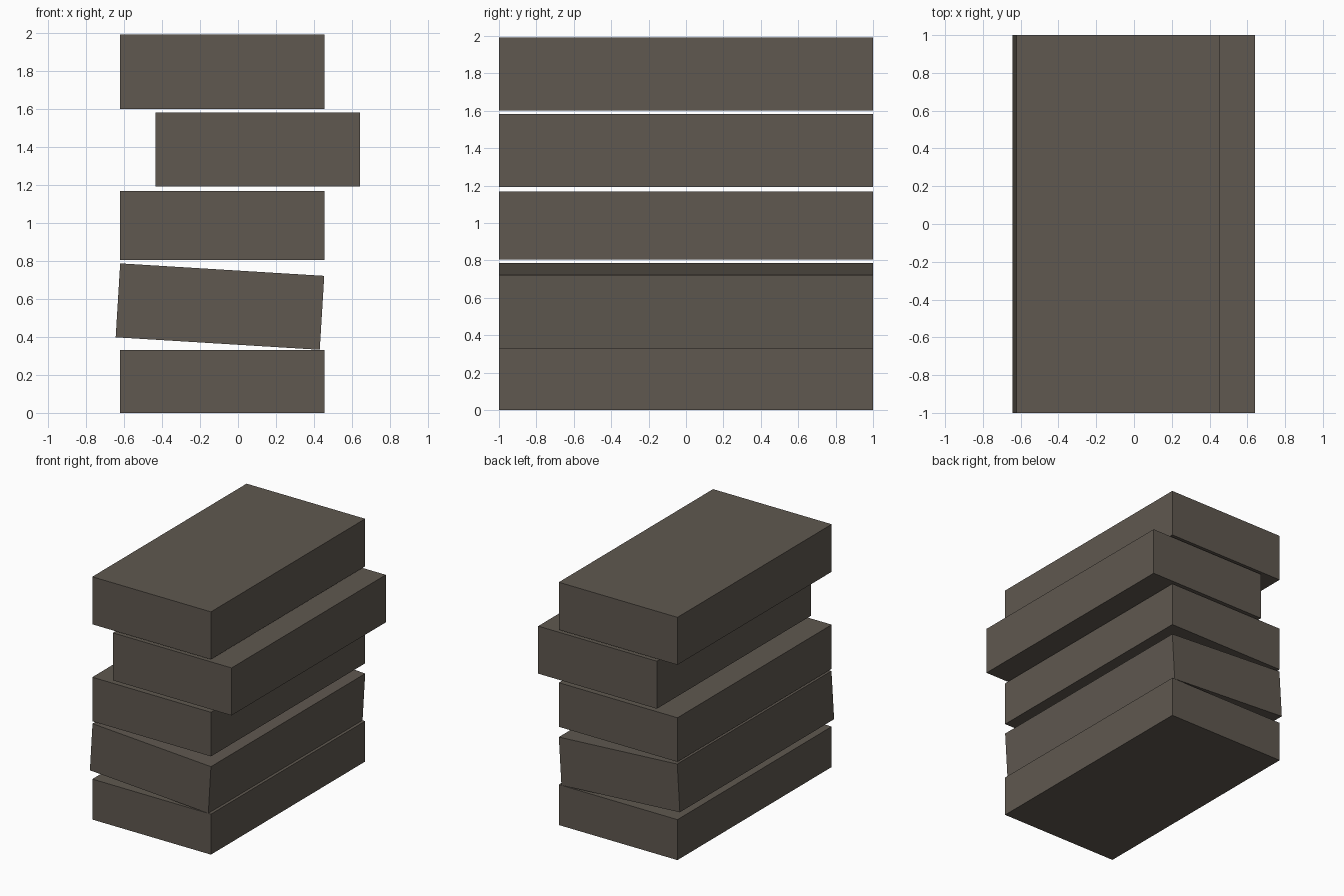
import bpy
import math

if "Cube" in bpy.data.objects:
    bpy.data.objects.remove(bpy.data.objects["Cube"])

stone = bpy.data.materials.new("dark_taupe_stone")
stone.diffuse_color = (0.115, 0.098, 0.080, 1.0)
stone.use_nodes = True
stone.node_tree.nodes["Principled BSDF"].inputs["Base Color"].default_value = stone.diffuse_color

WIDTH, DEPTH = 1.077, 2.0


def slab(name, x, z0, z1, tilt=0.0):
    """One flat block of the stack, optionally tilted about the y axis."""
    bpy.ops.mesh.primitive_cube_add(size=1, location=(x, 0, (z0 + z1) / 2))
    ob = bpy.context.object
    ob.name = name
    ob.scale = (WIDTH, DEPTH, z1 - z0)
    ob.rotation_euler.y = math.radians(tilt)
    ob.data.materials.append(stone)


# Stack of slabs from the ground up
slab("bottom_slab", -0.084, 0.0, 0.332)
slab("tilted_slab", -0.095, 0.365, 0.755, tilt=3.5)
slab("middle_slab", -0.084, 0.806, 1.168)
slab("shifted_slab", 0.103, 1.192, 1.582)
slab("top_slab", -0.084, 1.602, 1.992)
